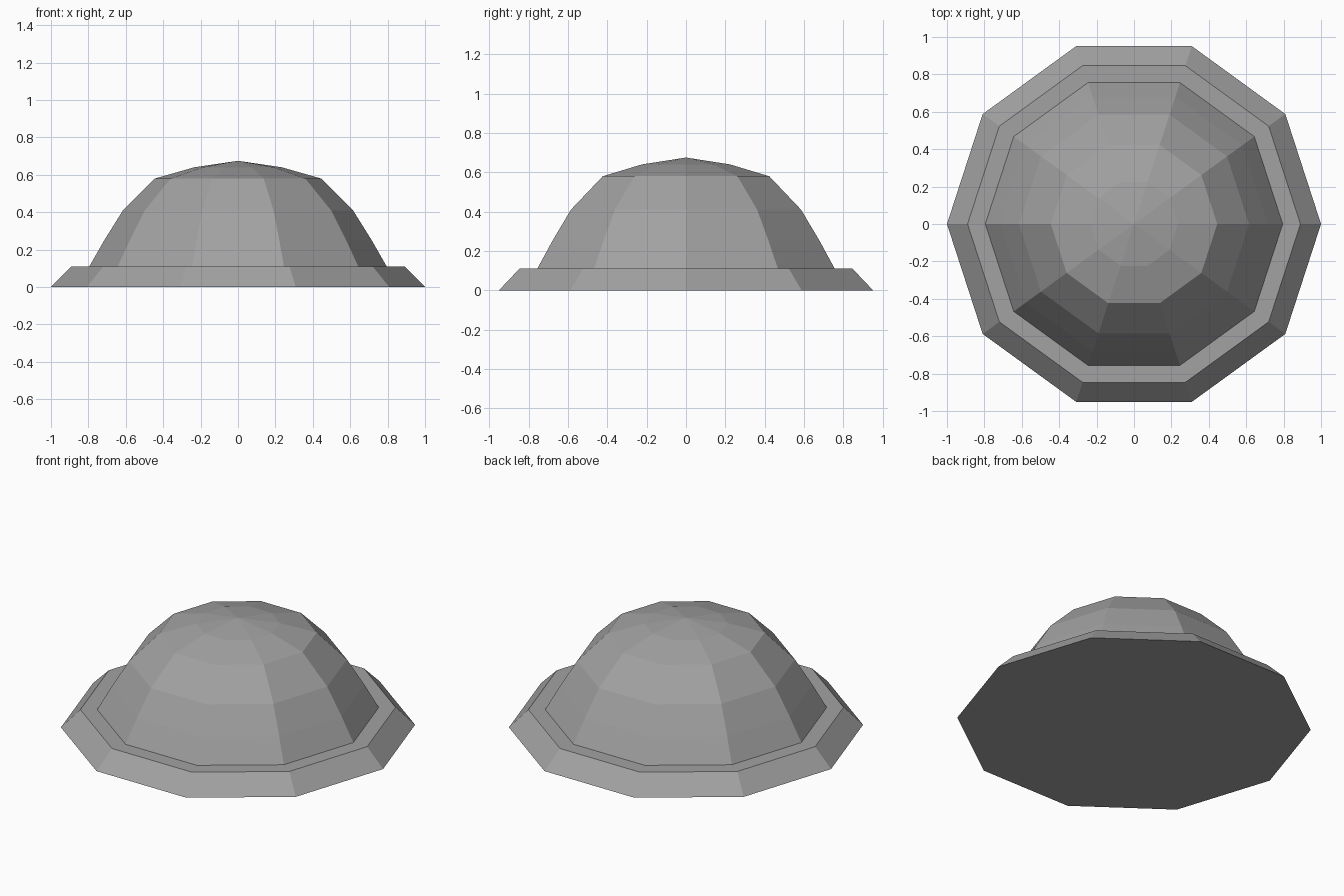
import bpy, bmesh, math

if "Cube" in bpy.data.objects:
    bpy.data.objects.remove(bpy.data.objects["Cube"])

SIDES = 10

grey = bpy.data.materials.new("mid grey")
grey.diffuse_color = (0.36, 0.36, 0.36, 1)
grey.use_nodes = True
grey.node_tree.nodes["Principled BSDF"].inputs["Base Color"].default_value = grey.diffuse_color


def lathe(name, profile, apex=None):
    """Ten-sided solid from (radius, height) rings, closed below and capped or pointed above."""
    bm = bmesh.new()
    rings = []
    for r, z in profile:
        rings.append([bm.verts.new((r * math.cos(math.tau * i / SIDES),
                                    r * math.sin(math.tau * i / SIDES), z))
                      for i in range(SIDES)])
    for low, high in zip(rings, rings[1:]):
        for i in range(SIDES):
            j = (i + 1) % SIDES
            bm.faces.new((low[i], low[j], high[j], high[i]))
    bm.faces.new(rings[0][::-1])
    if apex is None:
        bm.faces.new(rings[-1])
    else:
        tip = bm.verts.new((0, 0, apex))
        for i in range(SIDES):
            bm.faces.new((rings[-1][i], rings[-1][(i + 1) % SIDES], tip))
    mesh = bpy.data.meshes.new(name)
    bm.to_mesh(mesh)
    bm.free()
    mesh.materials.append(grey)
    obj = bpy.data.objects.new(name, mesh)
    bpy.context.collection.objects.link(obj)
    return obj


# Sloped base plate
lathe("base_plate", [(1.0, 0.0), (0.89, 0.11)])

# Faceted dome, its foot set slightly into the plate
lathe("dome", [(0.80, 0.10), (0.795, 0.11), (0.715, 0.25), (0.615, 0.41),
               (0.445, 0.58), (0.235, 0.64)], apex=0.675)
